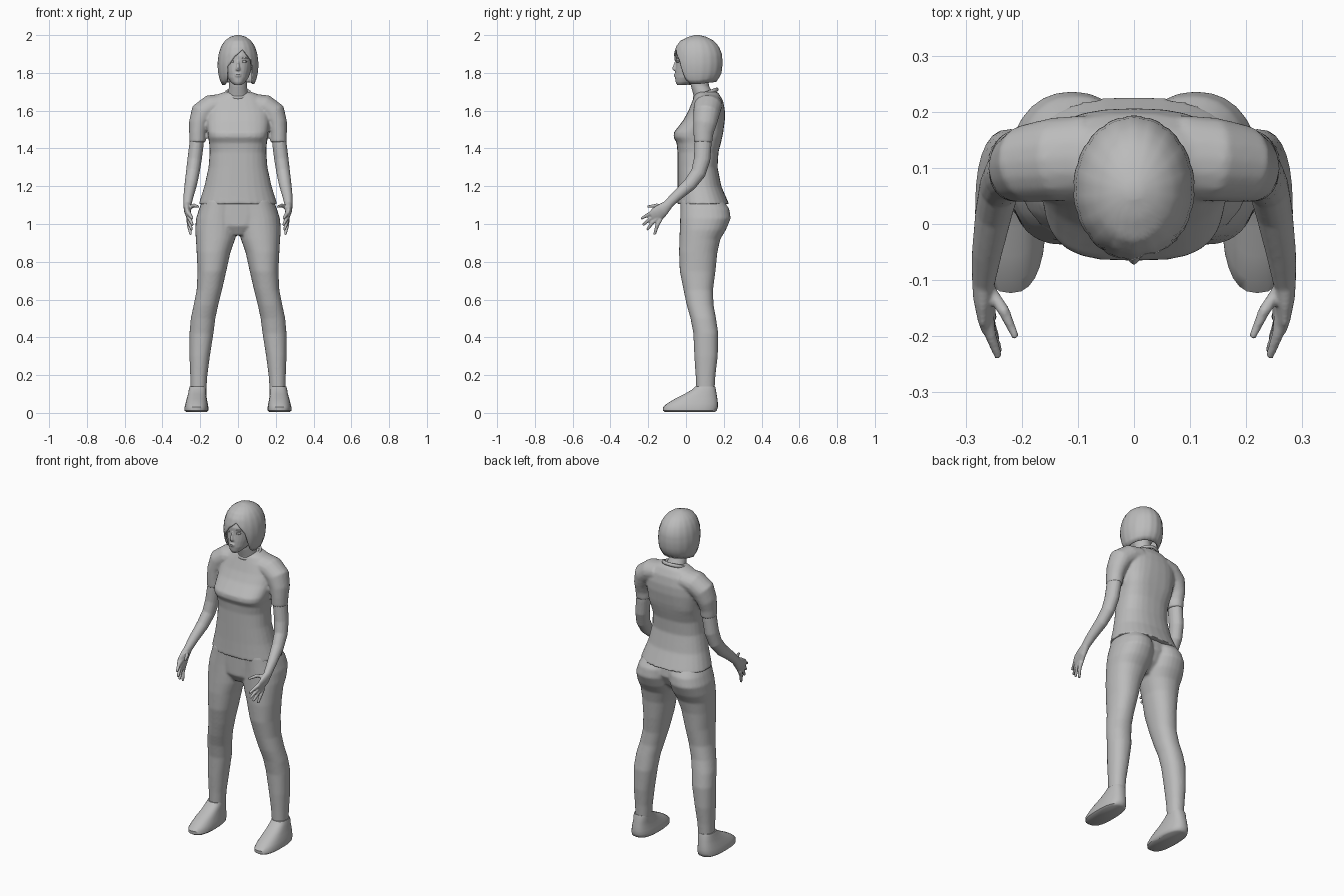
import bpy, bmesh, math
from mathutils import Vector

grey = bpy.data.materials.new("plain_grey")
grey.diffuse_color = (0.5, 0.5, 0.5, 1)


def ring(z, x0, x1, y0, y1, n=2.2, count=28):
    """Horizontal superellipse between the given limits."""
    pts = []
    for i in range(count):
        a = 2 * math.pi * i / count
        c, s = math.cos(a), math.sin(a)
        px = math.copysign(abs(c) ** (2 / n), c)
        py = math.copysign(abs(s) ** (2 / n), s)
        pts.append(Vector(((x0 + x1) / 2 + px * (x1 - x0) / 2,
                           (y0 + y1) / 2 + py * (y1 - y0) / 2, z)))
    return pts


def tube(path, count=16):
    """Rings square to a path of (x, y, z, side radius, depth radius)."""
    pos = [Vector(p[:3]) for p in path]
    rings = []
    for i, p in enumerate(path):
        t = (pos[min(i + 1, len(pos) - 1)] - pos[max(i - 1, 0)]).normalized()
        u = t.cross(Vector((0, 1, 0))).normalized()
        v = t.cross(u)
        rings.append([pos[i] + u * p[3] * math.cos(2 * math.pi * k / count)
                      + v * p[4] * math.sin(2 * math.pi * k / count) for k in range(count)])
    return rings


def skin(bm, rings, cap_end=True):
    loops = [[bm.verts.new(p) for p in r] for r in rings]
    n = len(loops[0])
    for a, b in zip(loops, loops[1:]):
        for i in range(n):
            bm.faces.new((a[i], a[(i + 1) % n], b[(i + 1) % n], b[i]))
    bm.faces.new(loops[0])
    if cap_end:
        bm.faces.new(loops[-1])


def make(name, parts, mirror=False, voxel=0, smooth=4, cap_end=True):
    """Skin all parts into one object; voxel blends them into one surface."""
    bm = bmesh.new()
    for rings in parts:
        skin(bm, rings, cap_end)
    bmesh.ops.recalc_face_normals(bm, faces=bm.faces)
    me = bpy.data.meshes.new(name)
    bm.to_mesh(me)
    bm.free()
    me.materials.append(grey)
    ob = bpy.data.objects.new(name, me)
    bpy.context.collection.objects.link(ob)
    bpy.context.view_layer.objects.active = ob
    bpy.ops.object.select_all(action='DESELECT')
    ob.select_set(True)
    bpy.ops.object.shade_smooth_by_angle(angle=math.radians(45))
    if mirror:
        m = ob.modifiers.new("mirror", 'MIRROR')
        m.use_mirror_merge = False
    if voxel:
        r = ob.modifiers.new("blend", 'REMESH')
        r.mode = 'VOXEL'
        r.voxel_size = voxel
        r.use_smooth_shade = True
        s = ob.modifiers.new("soften", 'SMOOTH')
        s.factor = 0.5
        s.iterations = smooth
    return ob


def table(rows, z):
    """Linear lookup in rows sorted by first value."""
    if z <= rows[0][0]:
        return rows[0][1:]
    for a, b in zip(rows, rows[1:]):
        if z <= b[0]:
            f = (z - a[0]) / (b[0] - a[0])
            return [p + (q - p) * f for p, q in zip(a[1:], b[1:])]
    return rows[-1][1:]


def flip(rings):
    return [[Vector((-p.x, p.y, p.z)) for p in r] for r in rings]


# Shirt: body (height, half width, front, back, squareness) and sleeves
body = [ring(z, -w, w, f, b, n) for z, w, f, b, n in (
    (1.105, .208, -.047, .228, 2.3), (1.14, .197, -.046, .213, 2.3), (1.2, .178, -.045, .187, 2.3),
    (1.3, .156, -.045, .167, 2.4), (1.38, .15, -.045, .172, 2.5), (1.43, .153, -.05, .185, 2.8),
    (1.46, .158, -.066, .192, 3.1), (1.485, .162, -.064, .197, 3), (1.55, .17, -.014, .206, 2.6),
    (1.6, .172, .013, .206, 2.4), (1.65, .15, .033, .197, 2.3), (1.685, .11, .047, .178, 2.2),
    (1.7, .07, .06, .165, 2))]
sleeve = tube(((.08, .12, 1.635, .055, .075), (.14, .115, 1.622, .064, .075),
               (.188, .108, 1.585, .066, .07), (.209, .1, 1.53, .052, .062),
               (.214, .092, 1.48, .045, .053), (.215, .09, 1.432, .044, .049)))
make("shirt", [body, sleeve, flip(sleeve)], voxel=.007, smooth=5)

# Collar band, tilted up toward the back
bpy.ops.mesh.primitive_torus_add(major_radius=.064, minor_radius=.008, major_segments=32,
                                 minor_segments=8, location=(0, .104, 1.69), rotation=(.36, 0, 0))
collar = bpy.context.object
collar.name = "collar"
collar.scale.z = 1.3
collar.data.materials.append(grey)
bpy.ops.object.shade_smooth()

# Trousers: pelvis and two legs (height, inner, outer, front, back)
pelvis = [ring(z, -w, w, f, b) for z, w, f, b in (
    (1.13, .187, -.03, .195), (1.05, .2, -.03, .205), (.99, .15, -.03, .175), (.94, .06, 0, .12))]
leg = [ring(z, a, c, f, b) for z, a, c, f, b in (
    (1.13, 0, .187, -.03, .195), (1.08, 0, .206, -.03, .229), (1.03, 0, .222, -.031, .237),
    (.97, .002, .227, -.033, .212), (.92, .015, .223, -.035, .182), (.85, .04, .219, -.037, .166),
    (.75, .062, .214, -.033, .156), (.65, .085, .219, -.013, .143), (.57, .105, .235, .004, .146),
    (.5, .12, .25, .024, .159), (.42, .13, .257, .039, .171), (.3, .149, .257, .044, .168),
    (.2, .162, .253, .051, .156), (.115, .168, .251, .055, .151))]
make("trousers", [pelvis, leg, flip(leg)], voxel=.007, smooth=5)

# Shoes
make("shoes", [[ring(z, a, c, f, b, 2.5) for z, a, c, f, b in (
    (.004, .165, .273, -.11, .15), (.012, .157, .283, -.122, .163), (.03, .157, .283, -.123, .169),
    (.05, .16, .278, -.1, .169), (.075, .165, .272, -.058, .166), (.1, .168, .264, -.008, .162),
    (.125, .168, .26, .035, .158), (.14, .17, .256, .05, .154))]], mirror=True)

# Arms with palms, fingers and thumbs
arm = tube(((.212, .094, 1.5, .037, .044), (.22, .09, 1.42, .038, .045), (.23, .085, 1.34, .038, .044),
            (.24, .065, 1.27, .036, .04), (.25, .02, 1.21, .033, .036),
            (.262, -.05, 1.148, .027, .028), (.268, -.1, 1.1, .021, .025)))
palm = tube(((.268, -.09, 1.105, .021, .024), (.268, -.125, 1.075, .019, .036),
             (.263, -.155, 1.05, .015, .041), (.259, -.178, 1.035, .011, .034)))


def finger(*pts):
    radii = (.012, .011, .007)
    return tube([(*p, r, r) for p, r in zip(pts, radii)], 8)


digits = [finger((.262, -.15, 1.067), (.257, -.195, 1.052), (.241, -.238, 1.028)),
          finger((.262, -.15, 1.05), (.256, -.19, 1.028), (.24, -.228, .994)),
          finger((.262, -.145, 1.035), (.257, -.178, 1.008), (.245, -.206, .968)),
          finger((.262, -.135, 1.025), (.26, -.153, .992), (.25, -.167, .943)),
          finger((.262, -.11, 1.085), (.232, -.155, 1.098), (.21, -.203, 1.092))]
make("arms", [arm, palm] + digits, mirror=True, voxel=.0045, smooth=2)

# Head and neck with nose and lips
head = [ring(z, -w, w, f, b, 2.1) for z, w, f, b in (
    (1.735, .018, -.046, .0), (1.75, .037, -.055, .05), (1.775, .056, -.058, .11),
    (1.81, .069, -.057, .15), (1.85, .079, -.053, .17), (1.89, .083, -.054, .172),
    (1.93, .074, -.038, .155), (1.965, .045, -.0, .12))]
neck = [ring(z, -w, w, f, b, 2) for z, w, f, b in (
    (1.62, .075, .04, .17), (1.68, .056, .04, .15), (1.73, .047, .026, .122), (1.79, .046, .02, .115))]
nose = [ring(z, -w, w, f, -.03, 2, 12) for z, w, f in (
    (1.81, .009, -.061), (1.817, .014, -.073), (1.828, .011, -.072), (1.865, .006, -.058))]
lips = [ring(z, -w, w, f, -.03, 2, 12) for z, w, f in (
    (1.777, .012, -.059), (1.783, .02, -.065), (1.788, .021, -.061), (1.792, .02, -.066), (1.798, .01, -.06))]
make("head", [head, neck, nose, lips], voxel=.004, smooth=2)

# Eyes and brows
for part, z, w, h in (("eyes", 1.86, .015, .006), ("brows", 1.878, .018, .003)):
    make(part, [[ring(z + k * h, .033 - w * s, .033 + w * s, -.053, -.03, 2, 12)
                 for k, s in ((-1, .4), (-.4, .9), (.4, .9), (1, .4))]], mirror=True)

# Bob hair: columns fall from the crown to a swept fringe and a level hem
shape = ((1.735, .084, -.018, .143), (1.76, .096, -.045, .168), (1.8, .106, -.06, .188),
         (1.85, .109, -.067, .194), (1.9, .103, -.064, .19), (1.94, .09, -.052, .174),
         (1.97, .07, -.03, .147), (1.99, .043, .01, .11), (2.0, .012, .045, .07))
fringe = ((-.087, 1.735), (-.062, 1.76), (-.056, 1.83), (-.02, 1.885), (.03, 1.925),
          (.07, 1.865), (.083, 1.77), (.094, 1.74))
columns, rows = 72, 16
hair = []
for j in range(rows + 1):
    row = []
    for i in range(columns):
        a = 2 * math.pi * i / columns
        c, s = math.cos(a), math.sin(a)
        hem = table(fringe, .105 * c)[0] if s < 0 else 1.74 + .012 * s
        z = 2 - (2 - hem) * (j / rows) ** 1.6
        w, f, b = table(shape, z)
        k = 1 - .014 * (i % 4 == 0) * min(1, j / 6)   # strand grooves
        row.append(Vector((w * c * k, (f + b) / 2 + (b - f) / 2 * s * k, z)))
    hair.append(row)
bob = make("hair", [hair], cap_end=False)
thick = bob.modifiers.new("thickness", 'SOLIDIFY')
thick.thickness = .009
thick.offset = -1
